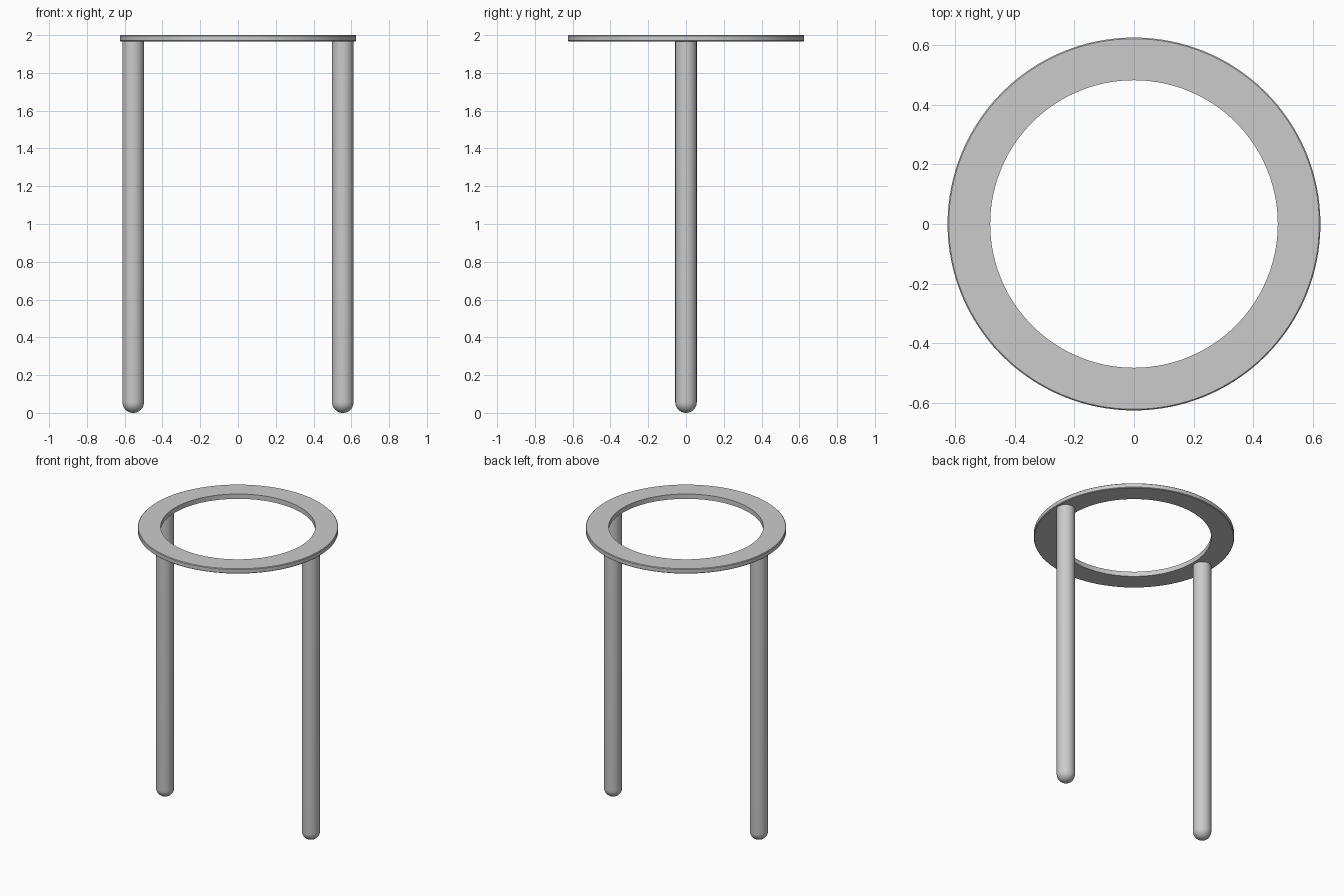
import bpy
import bmesh
from math import pi, sin, cos, radians
from mathutils import Matrix, Vector

if "Cube" in bpy.data.objects:
    bpy.data.objects.remove(bpy.data.objects["Cube"], do_unlink=True)

grey = bpy.data.materials.new("plain grey")
grey.use_nodes = True
grey.diffuse_color = (0.6, 0.6, 0.6, 1)
grey.node_tree.nodes["Principled BSDF"].inputs["Base Color"].default_value = grey.diffuse_color

OUTER, INNER = 0.625, 0.482
TOP, UNDERSIDE = 2.0, 1.967
LEG_X, LEG_R = 0.555, 0.057


def lathe(name, profile, closed, steps, x=0):
    """Spin an (r, z) profile about a vertical axis at x."""
    bm = bmesh.new()
    verts = [bm.verts.new((r, 0, z)) for r, z in profile]
    pairs = list(zip(verts, verts[1:]))
    if closed:
        pairs.append((verts[-1], verts[0]))
    edges = [bm.edges.new(p) for p in pairs]
    bmesh.ops.spin(bm, geom=verts + edges, cent=(0, 0, 0), axis=(0, 0, 1),
                   angle=2 * pi, steps=steps, use_duplicate=False)
    bmesh.ops.remove_doubles(bm, verts=bm.verts, dist=0.0001)
    bmesh.ops.recalc_face_normals(bm, faces=bm.faces)
    mesh = bpy.data.meshes.new(name)
    bm.to_mesh(mesh)
    bm.free()
    mesh.materials.append(grey)
    obj = bpy.data.objects.new(name, mesh)
    obj.location.x = x
    bpy.context.collection.objects.link(obj)
    bpy.ops.object.select_all(action="DESELECT")
    obj.select_set(True)
    bpy.context.view_layer.objects.active = obj
    bpy.ops.object.shade_smooth_by_angle(angle=radians(30))
    return obj


# Flat ring with slightly softened outer edges
c = 0.004
lathe("ring", [(INNER, UNDERSIDE), (OUTER - c, UNDERSIDE), (OUTER, UNDERSIDE + c),
               (OUTER, TOP - c), (OUTER - c, TOP), (INNER, TOP)], True, 128)

# Two round legs with domed feet, reaching up into the ring
dome = [(LEG_R * sin(a), LEG_R * (1 - cos(a))) for a in (i * pi / 20 for i in range(11))]
leg_profile = dome + [(LEG_R, UNDERSIDE + 0.01), (0, UNDERSIDE + 0.01)]
for side, sign in (("left", 1), ("right", -1)):
    lathe(side + "_leg", leg_profile, False, 48, sign * LEG_X)
